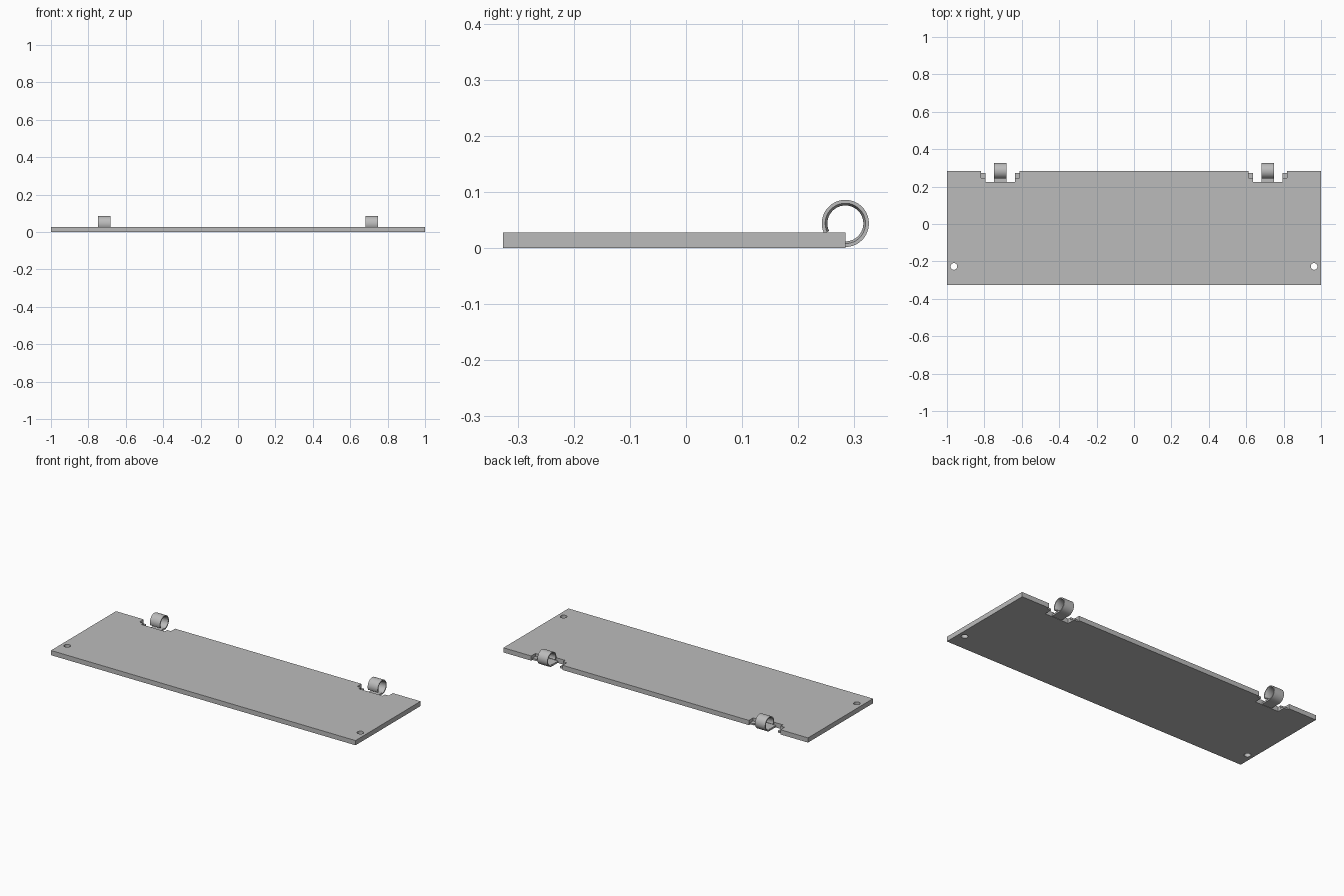
import bpy, bmesh
from math import cos, sin, pi, radians
from mathutils import Matrix

old = bpy.data.objects.get("Cube")
if old:
    bpy.data.objects.remove(old, do_unlink=True)

# One plain metal colour
GREY = (0.5, 0.5, 0.5, 1)
metal = bpy.data.materials.new("grey_metal")
metal.use_nodes = True
metal.diffuse_color = GREY
metal.node_tree.nodes["Principled BSDF"].inputs["Base Color"].default_value = GREY

FRONT, BACK, THICK = -0.326, 0.284, 0.028
HINGE_X, HALF_W = 0.715, 0.033      # hinge centre and half width
SHEET = 0.01                        # thickness of knuckle sheet
RADIUS, AXIS_Z = 0.042, 0.044


def finish(bm, name, smooth=False):
    bmesh.ops.recalc_face_normals(bm, faces=bm.faces)
    mesh = bpy.data.meshes.new(name)
    bm.to_mesh(mesh)
    bm.free()
    mesh.materials.append(metal)
    obj = bpy.data.objects.new(name, mesh)
    bpy.context.collection.objects.link(obj)
    if smooth:
        bpy.ops.object.select_all(action='DESELECT')
        obj.select_set(True)
        bpy.context.view_layer.objects.active = obj
        bpy.ops.object.shade_smooth_by_angle(angle=radians(30))
    return obj


def box(name, x0, x1, y0, y1, z0, z1):
    bm = bmesh.new()
    place = Matrix.Translation(((x0 + x1) / 2, (y0 + y1) / 2, (z0 + z1) / 2))
    size = Matrix.Diagonal((x1 - x0, y1 - y0, z1 - z0, 1))
    bmesh.ops.create_cube(bm, size=1, matrix=place @ size)
    return finish(bm, name)


def add_loop(bm, points):
    verts = [bm.verts.new((x, y, 0)) for x, y in points]
    for a, b in zip(verts, verts[1:] + verts[:1]):
        bm.edges.new((a, b))


# Plate outline with a stepped notch for each hinge
half = [(1, FRONT), (1, BACK)]
steps = [(0.103, BACK), (0.103, 0.245), (0.078, 0.245), (0.078, 0.225)]
half += [(HINGE_X + dx, y) for dx, y in steps]
half += [(HINGE_X - dx, y) for dx, y in reversed(steps)]
outline = half + [(-x, y) for x, y in reversed(half)]

bm = bmesh.new()
add_loop(bm, outline)
for side in (-1, 1):
    add_loop(bm, [(side * 0.963 + 0.018 * cos(i * pi / 12),
                   -0.227 + 0.018 * sin(i * pi / 12)) for i in range(24)])
bmesh.ops.triangle_fill(bm, edges=bm.edges, use_beauty=True, normal=(0, 0, 1))
top = bmesh.ops.extrude_face_region(bm, geom=bm.faces[:])["geom"]
bmesh.ops.translate(bm, vec=(0, 0, THICK),
                    verts=[v for v in top if isinstance(v, bmesh.types.BMVert)])
finish(bm, "plate", smooth=True)


def knuckle(name, cx):
    # Open curl with a bore that narrows towards the middle
    bm = bmesh.new()
    section = [(-HALF_W, RADIUS), (HALF_W, RADIUS), (HALF_W, RADIUS - 0.006),
               (HALF_W - 0.008, RADIUS - SHEET),
               (-HALF_W + 0.008, RADIUS - SHEET), (-HALF_W, RADIUS - 0.006)]
    rings = []
    count = 48
    for i in range(count + 1):
        a = radians(-90 + 295 * i / count)
        rings.append([bm.verts.new((cx + x, BACK + r * cos(a), AXIS_Z + r * sin(a)))
                      for x, r in section])
    n = len(section)
    for r0, r1 in zip(rings, rings[1:]):
        for j in range(n):
            k = (j + 1) % n
            bm.faces.new((r0[j], r0[k], r1[k], r1[j]))
    bm.faces.new(rings[0])
    bm.faces.new(rings[-1])
    finish(bm, name, smooth=True)


# Hinge knuckles, their tongues and the small tabs in the notch steps
for label, side in (("left", 1), ("right", -1)):
    cx = side * HINGE_X
    knuckle(label + "_hinge_knuckle", cx)
    box(label + "_hinge_tongue", cx - HALF_W, cx + HALF_W,
        0.22, BACK, AXIS_Z - RADIUS, AXIS_Z - RADIUS + SHEET)
    for place, s in (("outer", side), ("inner", -side)):
        edges = sorted((cx + s * 0.078, cx + s * 0.103))
        box(f"{label}_{place}_notch_tab", *edges, 0.245, 0.272, 0, SHEET)
